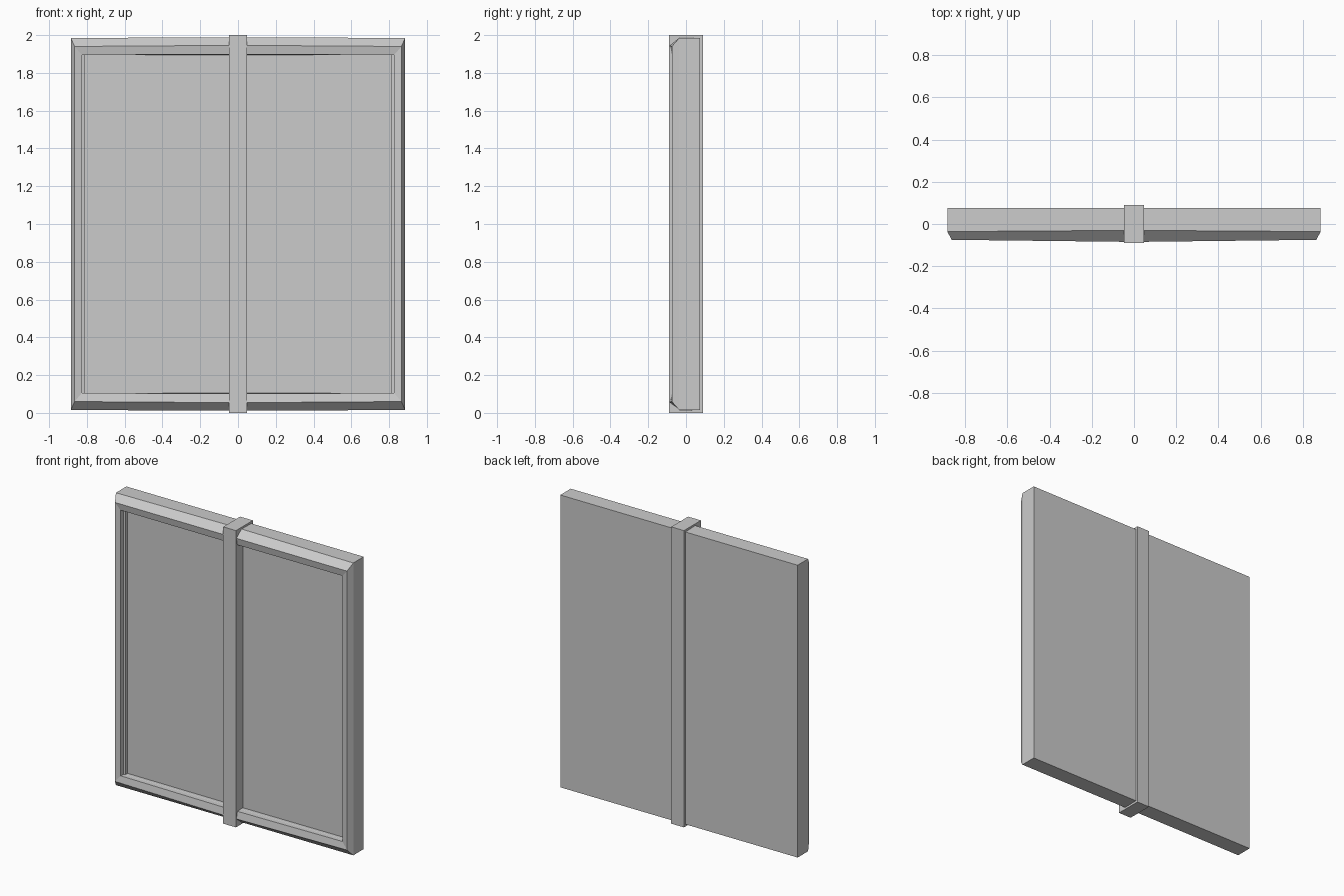
import bpy, bmesh

if "Cube" in bpy.data.objects:
    bpy.data.objects.remove(bpy.data.objects["Cube"])

# Frame profile from back to recessed panel:
# (corner x, corner y, corner half-height, centre y, centre half-height)
PROFILE = [
    (0.885, 0.075, 0.985, 0.075, 0.985),
    (0.885, -0.036, 0.985, -0.03, 0.988),
    (0.865, -0.075, 0.940, -0.085, 0.946),
    (0.827, -0.068, 0.895, -0.075, 0.898),
    (0.825, -0.040, 0.895, -0.040, 0.897),
    (0.812, -0.038, 0.894, -0.038, 0.896),
    (0.812, -0.016, 0.894, -0.016, 0.896),
]


def finish(bm, name):
    bmesh.ops.recalc_face_normals(bm, faces=bm.faces)
    mesh = bpy.data.meshes.new(name)
    bm.to_mesh(mesh)
    bm.free()
    obj = bpy.data.objects.new(name, mesh)
    bpy.context.collection.objects.link(obj)
    return obj


# Mitred frame with slightly bowed rails, closed by the back and the panel
bm = bmesh.new()
rings = []
for x, y, h, yc, hc in PROFILE:
    pts = [(0, yc, 1 - hc), (x, y, 1 - h), (x, y, 1 + h),
           (0, yc, 1 + hc), (-x, y, 1 + h), (-x, y, 1 - h)]
    rings.append([bm.verts.new(p) for p in pts])
for a, b in zip(rings, rings[1:]):
    for i in range(6):
        j = (i + 1) % 6
        bm.faces.new((a[i], a[j], b[j], b[i]))
bm.faces.new(rings[0])
bm.faces.new(rings[-1])
finish(bm, "framed_window_panel")

# Central post standing proud on both sides
bm = bmesh.new()
bmesh.ops.create_cube(bm, size=1)
bmesh.ops.scale(bm, vec=(0.095, 0.18, 2), verts=bm.verts)
bmesh.ops.translate(bm, vec=(0, 0, 1), verts=bm.verts)
finish(bm, "centre_post")
